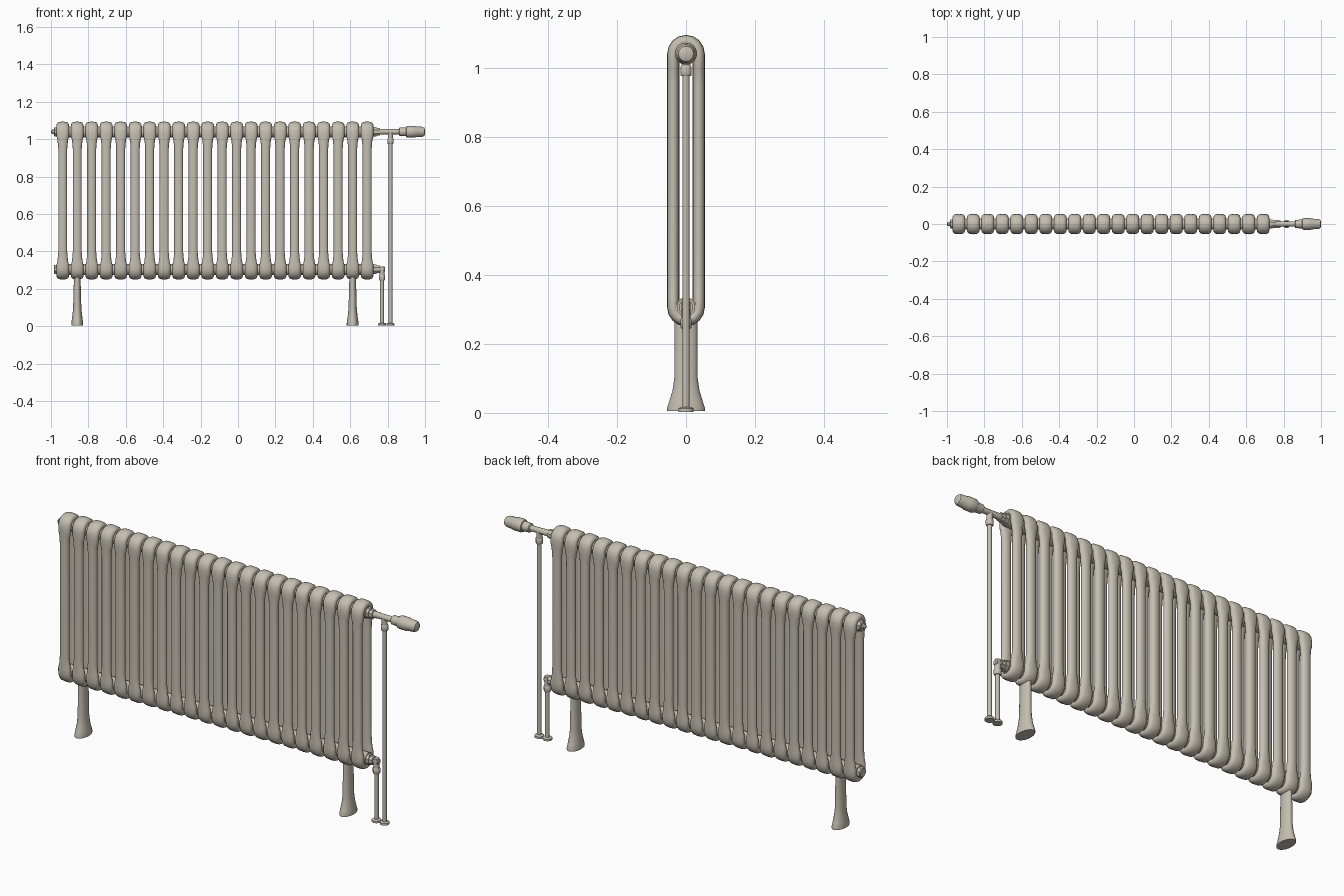
import bpy, bmesh
from math import cos, sin, pi
from mathutils import Vector, Matrix

cube = bpy.data.objects.get("Cube")
if cube:
    bpy.data.objects.remove(cube)

paint = bpy.data.materials.new("warm_grey_enamel")
paint.use_nodes = True
colour = (0.56, 0.52, 0.44, 1)
paint.diffuse_color = colour
paint.node_tree.nodes["Principled BSDF"].inputs["Base Color"].default_value = colour

TOP, LOW = 1.04, 0.305          # heights of the two headers
PITCH, COUNT, FIRST = 0.0775, 22, -0.937


def finish(name, bm, angle=40):
    bmesh.ops.recalc_face_normals(bm, faces=bm.faces)
    mesh = bpy.data.meshes.new(name)
    bm.to_mesh(mesh)
    bm.free()
    mesh.materials.append(paint)
    obj = bpy.data.objects.new(name, mesh)
    bpy.context.collection.objects.link(obj)
    bpy.ops.object.select_all(action='DESELECT')
    obj.select_set(True)
    bpy.context.view_layer.objects.active = obj
    bpy.ops.object.shade_smooth_by_angle(angle=angle * pi / 180)
    return obj


def loft(bm, rings, closed=False):
    loops = [[bm.verts.new(p) for p in ring] for ring in rings]
    n = len(loops[0])
    pairs = list(zip(loops, loops[1:]))
    if closed:
        pairs.append((loops[-1], loops[0]))
    else:
        bm.faces.new(loops[0])
        bm.faces.new(loops[-1])
    for a, b in pairs:
        for i in range(n):
            j = (i + 1) % n
            bm.faces.new((a[i], a[j], b[j], b[i]))


def turned(name, profile, origin, axis, sides=16):
    """Lathe (distance, radius) pairs along an axis."""
    bm = bmesh.new()
    rot = Vector((0, 0, 1)).rotation_difference(Vector(axis)).to_matrix()
    start = Vector(origin)
    loft(bm, [[start + rot @ Vector((r * cos(2 * pi * (k + .5) / sides),
                                     r * sin(2 * pi * (k + .5) / sides), d))
               for k in range(sides)] for d, r in profile])
    return finish(name, bm)


# One section: a swept loop, wide at the heads and slim along the columns
def section_path():
    half = []
    for i in range(9):
        a = pi * i / 8
        half.append((0.037 * cos(a), TOP + 0.037 * sin(a), cos(a), sin(a), 0.033))
    side = [(1.015, 0.033), (0.995, 0.028), (0.95, 0.024)]
    mid = TOP + LOW
    down = side + [(mid - z, w) for z, w in reversed(side)]
    left = [(-0.037, z, -1, 0, w) for z, w in down]
    full = half + left
    # the second half is the first turned half a revolution
    return full + [(-y, mid - z, -ny, -nz, w) for y, z, ny, nz, w in full]


bm = bmesh.new()
rings = []
for y, z, ny, nz, w in section_path():
    ring = []
    for k in range(16):
        a = 2 * pi * k / 16
        c, s = cos(a), sin(a)
        # squarer outline at the heads
        power = 0.7 if w > 0.03 else 0.95
        u = w * abs(c) ** power * (1 if c > 0 else -1)
        v = 0.0175 * s
        ring.append((u, y + ny * v, z + nz * v))
    rings.append(ring)
loft(bm, rings, closed=True)
first = finish("section_1", bm, 50)
first.location.x = FIRST
for i in range(1, COUNT):
    copy = bpy.data.objects.new("section_%d" % (i + 1), first.data)
    copy.location.x = FIRST + PITCH * i
    bpy.context.collection.objects.link(copy)

# Headers joining the sections
for label, z in (("upper", TOP), ("lower", LOW)):
    turned(label + "_header", [(0, 0.03), (1.69, 0.03)], (-0.965, 0, z), (1, 0, 0))
    turned(label + "_end_plug", [(0, 0.022), (0.004, 0.026), (0.02, 0.026)],
           (-0.985, 0, z), (1, 0, 0), 8)
    turned(label + "_union", [(0, 0.027), (0.03, 0.027), (0.03, 0.022), (0.048, 0.022)],
           (0.71, 0, z), (1, 0, 0), 8)
turned("bleed_valve", [(0, 0.006), (0.006, 0.012), (0.03, 0.012)], (-1, 0, TOP), (1, 0, 0), 10)

# Upper valve body and thermostatic head
turned("valve_body", [(0, 0.016), (0.05, 0.014), (0.11, 0.014)], (0.755, 0, TOP), (1, 0, 0))
turned("thermostat_head",
       [(0, 0.018), (0.003, 0.022), (0.038, 0.024), (0.04, 0.029), (0.048, 0.032),
        (0.085, 0.032), (0.09, 0.029), (0.125, 0.027), (0.136, 0.022), (0.14, 0.012)],
       (0.86, 0, TOP), (1, 0, 0), 20)


# Supply pipes with nuts and floor collars
def riser(name, x, top, nut):
    turned(name + "_pipe", [(0.005, 0.0105), (top, 0.0105)], (x, 0, 0), (0, 0, 1), 12)
    turned(name + "_nut", [(0, 0.015), (0.005, 0.018), (0.025, 0.018), (0.03, 0.015)],
           (x, 0, nut), (0, 0, 1), 8)
    turned(name + "_neck", [(0, 0.014), (top - nut, 0.014)], (x, 0, nut), (0, 0, 1), 12)
    turned(name + "_collar", [(0, 0.022), (0.01, 0.022), (0.014, 0.017)],
           (x, 0, 0.003), (0, 0, 1), 16)


riser("flow", 0.815, TOP, 0.975)
riser("return", 0.77, LOW + 0.016, 0.245)
turned("return_elbow", [(0, 0.014), (0.032, 0.014), (0.036, 0.01)],
       (0.75, 0, LOW), (1, 0, 0), 12)

# Oval legs flaring at the floor
for name, x in (("right_leg", FIRST + PITCH), ("left_leg", FIRST + PITCH * 20)):
    bm = bmesh.new()
    levels = [(0.005, 0.032, 0.055), (0.014, 0.032, 0.055), (0.035, 0.029, 0.048),
              (0.065, 0.025, 0.039), (0.1, 0.022, 0.034), (0.28, 0.017, 0.033)]
    loft(bm, [[(x + rx * cos(2 * pi * k / 20), ry * sin(2 * pi * k / 20), z)
               for k in range(20)] for z, rx, ry in levels])
    finish(name, bm)
